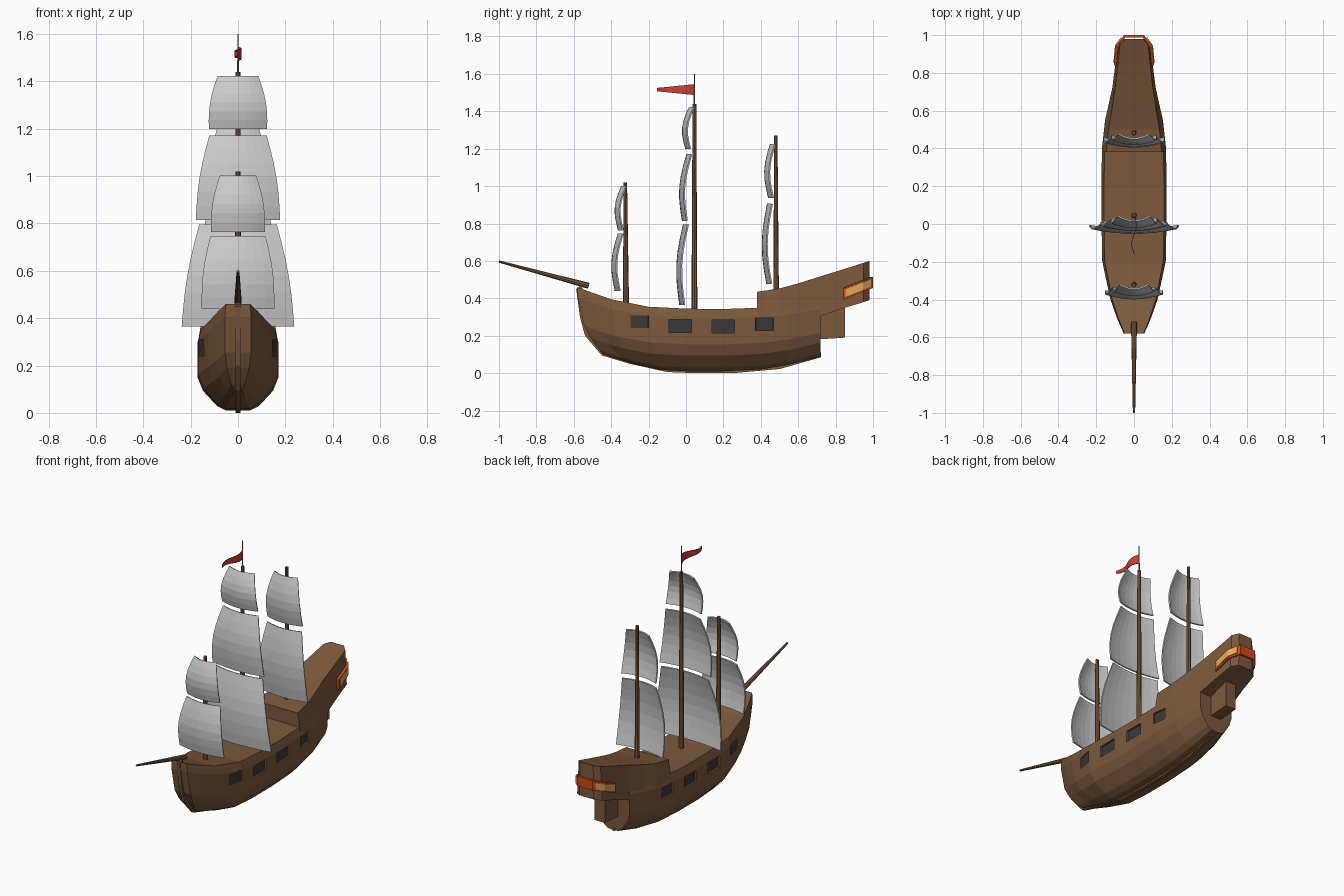
import bpy, bmesh, math
from mathutils import Vector, Matrix

if "Cube" in bpy.data.objects:
    bpy.data.objects.remove(bpy.data.objects["Cube"])


def colour(name, rgb):
    m = bpy.data.materials.new(name)
    m.diffuse_color = (*rgb, 1)
    m.use_nodes = True
    m.node_tree.nodes["Principled BSDF"].inputs["Base Color"].default_value = m.diffuse_color
    return m


WOOD = colour("wood", (0.2, 0.1, 0.045))
DARK = colour("port_dark", (0.04, 0.04, 0.04))
RED = colour("red_trim", (0.62, 0.07, 0.01))
GOLD = colour("window_gold", (0.75, 0.42, 0.1))
FLAG = colour("flag_red", (0.6, 0.05, 0.04))


def make(name, verts, faces, mat=None, closed=True):
    bm = bmesh.new()
    vs = [bm.verts.new(v) for v in verts]
    for f in faces:
        bm.faces.new([vs[i] for i in f])
    if closed:
        bmesh.ops.recalc_face_normals(bm, faces=bm.faces)
    me = bpy.data.meshes.new(name)
    bm.to_mesh(me)
    bm.free()
    ob = bpy.data.objects.new(name, me)
    bpy.context.collection.objects.link(ob)
    if mat:
        me.materials.append(mat)
    return ob


def thicken(ob, t):
    mod = ob.modifiers.new("thickness", 'SOLIDIFY')
    mod.thickness, mod.offset = t, 0


def loft(name, halves, mat):
    """Skin mirrored half sections (listed top to bottom), capped with strips."""
    rings = [h + [(-x, y, z) for x, y, z in reversed(h)] for h in halves]
    n, r = len(rings[0]), len(rings)
    faces = [(a * n + i, a * n + (i + 1) % n, (a + 1) * n + (i + 1) % n, (a + 1) * n + i)
             for a in range(r - 1) for i in range(n)]
    for o in (0, (r - 1) * n):
        faces += [(o + i, o + i + 1, o + n - 2 - i, o + n - 1 - i) for i in range(n // 2 - 1)]
    return make(name, [v for ring in rings for v in ring], faces, mat)


def spar(name, a, b, r1, r2, sides=8):
    a, b = Vector(a), Vector(b)
    bm = bmesh.new()
    bmesh.ops.create_cone(bm, cap_ends=True, segments=sides, radius1=r1, radius2=r2,
                          depth=(b - a).length)
    rot = (b - a).to_track_quat('Z', 'Y').to_matrix().to_4x4()
    bm.transform(Matrix.Translation((a + b) / 2) @ rot)
    me = bpy.data.meshes.new(name)
    bm.to_mesh(me)
    bm.free()
    me.materials.append(WOOD)
    bpy.context.collection.objects.link(bpy.data.objects.new(name, me))


def box(name, centre, size, yaw, mat):
    bm = bmesh.new()
    bmesh.ops.create_cube(bm, size=1)
    bm.transform(Matrix.Translation(centre) @ Matrix.Rotation(yaw, 4, 'Z') @ Matrix.Diagonal((*size, 1)))
    me = bpy.data.meshes.new(name)
    bm.to_mesh(me)
    bm.free()
    me.materials.append(mat)
    ob = bpy.data.objects.new(name, me)
    bpy.context.collection.objects.link(ob)
    return ob


# Hull: stations of (deck y, lean, half width, keel z, deck z)
stations = [(-.58, .14, .055, .10, .46), (-.5, .17, .09, .065, .43), (-.4, .14, .125, .045, .395),
            (-.2, .06, .168, .018, .355), (0, 0, .172, .01, .345), (.2, 0, .172, .01, .343),
            (.4, 0, .17, .02, .35), (.55, 0, .153, .045, .36), (.72, 0, .115, .09, .385)]
section = [(1, .92), (.85, 1), (.43, 1), (.25, .86), (.06, .52), (0, .3)]
hull = loft("hull", [[(w * u, y + lean * (1 - t) ** 2.5, zk + (zd - zk) * t) for t, u in section]
                     for y, lean, w, zk, zd in stations], WOOD)


def half_width(y):
    for a, b in zip(stations, stations[1:]):
        if a[0] <= y <= b[0]:
            return a[2] + (b[2] - a[2]) * (y - a[0]) / (b[0] - a[0])


# Raised stern castle: (y, bottom half width, bottom z, top half width, top z)
castle = [(.38, .167, .31, .147, .435), (.5, .158, .31, .135, .453), (.6, .141, .31, .118, .48),
          (.72, .115, .305, .1, .518), (.85, .098, .35, .085, .558), (.95, .086, .38, .075, .59),
          (.98, .05, .39, .045, .6)]
loft("stern_castle", [[(wt, y, zt), (wb, y, zb)] for y, wb, zb, wt, zt in castle], WOOD)

# Keel and stem strip
outer = [(-.587, .45), (-.567, .3), (-.54, .2), (-.45, .095), (-.3, .05), (-.1, .006),
         (.05, 0), (.25, 0), (.5, .022), (.722, .085)]
loft("keel", [[(.01, y + (.03 if y < -.4 else 0), z + .025), (.01, y, z)] for y, z in outer], WOOD)

# Rudder block under the counter
loft("rudder", [[(.035, .70, .35), (.035, .70, .18)], [(.035, .85, .37), (.035, .85, .19)]], WOOD)

# Recessed gun ports
for i, (y, z, length) in enumerate([(-.25, .275, .1), (-.03, .252, .12), (.2, .25, .12), (.42, .262, .095)]):
    slope = math.atan((half_width(y + .03) - half_width(y - .03)) / .06)
    for s, side in ((1, "right"), (-1, "left")):
        x = half_width(y) + (.005 if i == 0 else 0)
        cut = box(f"port_cutter_{side}_{i}", (s * x, y, z), (.036, length, .068), -s * slope, WOOD)
        cut.hide_render = True
        cut.hide_set(True)
        mod = hull.modifiers.new("port", 'BOOLEAN')
        mod.operation, mod.object, mod.solver = 'DIFFERENCE', cut, 'EXACT'
        box(f"gun_port_{side}_{i}", (s * (x - .017), y, z), (.012, length, .068), -s * slope, DARK)


# Stern gallery: red band with gold window strips
def band(name, path, h, t, mat):
    n = len(path)
    verts = [(x, y, z + d) for d in (-h / 2, h / 2) for x, y, z in path]
    ob = make(name, verts, [(i, i + 1, n + i + 1, n + i) for i in range(n - 1)], mat, False)
    thicken(ob, t)


def mirror(p):
    return [(-x, y, z) for x, y, z in p]


trim = [(.1, .84, .424), (.09, .94, .464), (.05, .993, .485)]
band("stern_band", trim + mirror(trim)[::-1], .06, .014, RED)
glass = [(.103, .853, .43), (.095, .943, .465), (.064, .985, .482)]
band("stern_window_right", glass, .04, .012, GOLD)
band("stern_window_left", mirror(glass), .04, .012, GOLD)

# Masts, topmast pole and bowsprit
spar("fore_mast", (0, -.32, .33), (0, -.325, 1.02), .016, .01)
spar("main_mast", (0, .045, .3), (0, .045, 1.44), .016, .01)
spar("mizzen_mast", (0, .482, .4), (0, .48, 1.27), .015, .009)
spar("flag_pole", (0, .045, 1.43), (0, .045, 1.6), .004, .003, 6)
spar("bowsprit", (0, -.52, .467), (0, -1, .597), .016, .006)


# Billowing sails: bottom z, top z, bottom and top half widths, bottom and top y
def sail(name, z0, z1, w0, w1, y0, y1, cols=8, rows=6):
    verts = []
    for j in range(rows + 1):
        v = j / rows
        arc = math.sin(math.pi * v)
        for i in range(cols + 1):
            u = 2 * i / cols - 1
            w = w0 + (w1 - w0) * v + .013 * arc
            verts.append((u * w, y0 + (y1 - y0) * v - .026 * arc + .024 * u * u, z0 + (z1 - z0) * v))
    c = cols + 1
    faces = [(j * c + i, j * c + i + 1, (j + 1) * c + i + 1, (j + 1) * c + i)
             for j in range(rows) for i in range(cols)]
    thicken(make(name, verts, faces, None, False), .008)


sail("main_course", .365, .795, .237, .163, -.032, -.012)
sail("main_topsail", .815, 1.17, .177, .12, -.018, .006)
sail("main_topgallant", 1.2, 1.42, .122, .085, 0, .018)
sail("fore_course", .44, .745, .152, .115, -.377, -.361)
sail("fore_topsail", .765, 1.0, .112, .075, -.36, -.343)
sail("mizzen_course", .478, .905, .162, .118, .433, .437)
sail("mizzen_topsail", .937, 1.225, .12, .08, .443, .453)

# Wavy tapering pennant
N = 8
pts = [(.013 * math.sin(2 * math.pi * i / N), .045 - .2 * i / N, 1.516 + s * (.029 - .02 * i / N))
       for s in (-1, 1) for i in range(N + 1)]
flag = make("pennant", pts, [(i, i + 1, N + 2 + i, N + 1 + i) for i in range(N)], FLAG, False)
thicken(flag, .004)
